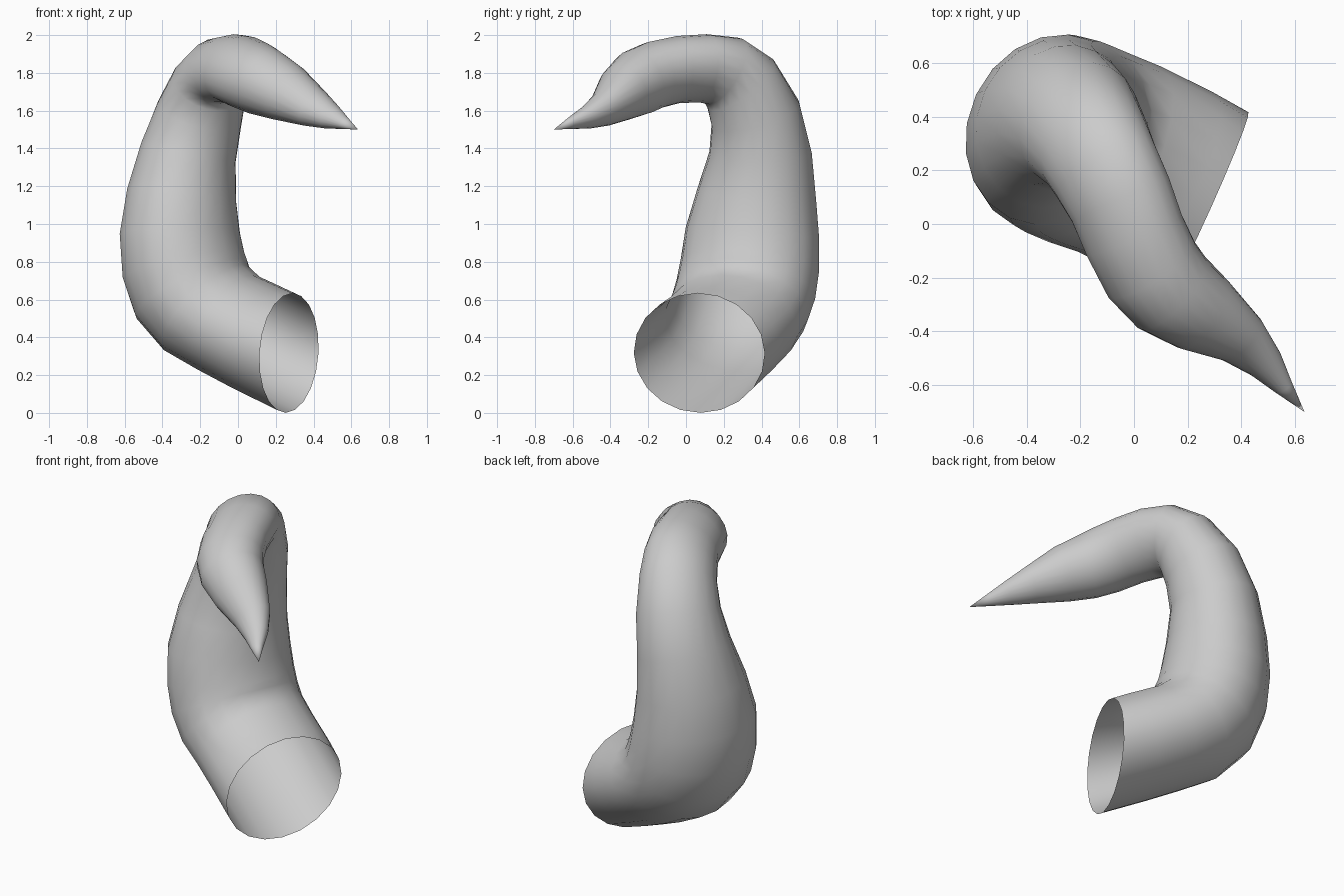
import bpy, bmesh, math
from mathutils import Vector

SIDES = 20
# centre x, y, z, radius in the bend plane, radius across it
SECTIONS = [
    (0.27, 0.07, 0.317, 0.317, 0.38),
    (0.12, 0.155, 0.39, 0.295, 0.378),
    (-0.05, 0.24, 0.475, 0.29, 0.378),
    (-0.17, 0.285, 0.555, 0.308, 0.382),
    (-0.245, 0.317, 0.655, 0.325, 0.382),
    (-0.288, 0.338, 0.78, 0.322, 0.378),
    (-0.308, 0.352, 0.95, 0.31, 0.365),
    (-0.298, 0.375, 1.15, 0.285, 0.325),
    (-0.262, 0.395, 1.38, 0.252, 0.277),
    (-0.205, 0.368, 1.58, 0.228, 0.247),
    (-0.15, 0.29, 1.74, 0.198, 0.227),
    (-0.105, 0.20, 1.81, 0.175, 0.22),
    (-0.05, 0.09, 1.824, 0.167, 0.212),
    (0.00, -0.04, 1.818, 0.167, 0.205),
    (0.065, -0.17, 1.788, 0.173, 0.20),
    (0.14, -0.255, 1.75, 0.175, 0.187),
    (0.255, -0.335, 1.695, 0.147, 0.163),
    (0.40, -0.43, 1.613, 0.092, 0.112),
    (0.49, -0.52, 1.567, 0.06, 0.073),
    (0.56, -0.61, 1.535, 0.031, 0.037),
]
TIP = Vector((0.635, -0.70, 1.50))

# path and tangents; the open end is cut almost upright
centres = [Vector(s[:3]) for s in SECTIONS] + [TIP]
tangents = [Vector((-0.91, 0.41, 0.06)).normalized()]
for i in range(1, len(SECTIONS)):
    t0 = (centres[i] - centres[i - 1]).normalized()
    t1 = (centres[i + 1] - centres[i]).normalized()
    tangents.append((t0 + t1).normalized())

# tapered, curving tube swept along the path
bm = bmesh.new()
rings = []
axis = Vector((0, 0, 1))
for s, c, t in zip(SECTIONS, centres, tangents):
    if rings:
        axis = prev.rotation_difference(t) @ axis
    axis = (axis - t * axis.dot(t)).normalized()
    across = t.cross(axis)
    prev = t
    rings.append([bm.verts.new(c + axis * s[3] * math.cos(a) + across * s[4] * math.sin(a))
                  for a in (2 * math.pi * k / SIDES for k in range(SIDES))])
for r0, r1 in zip(rings, rings[1:]):
    for k in range(SIDES):
        n = (k + 1) % SIDES
        bm.faces.new((r0[k], r0[n], r1[n], r1[k]))

# pointed tip
tip = bm.verts.new(TIP)
for k in range(SIDES):
    bm.faces.new((rings[-1][k], rings[-1][(k + 1) % SIDES], tip))
bmesh.ops.recalc_face_normals(bm, faces=bm.faces)
for f in bm.faces:
    f.smooth = True

mesh = bpy.data.meshes.new("curved_horn")
bm.to_mesh(mesh)
bm.free()
bpy.context.collection.objects.link(bpy.data.objects.new("curved_horn", mesh))
